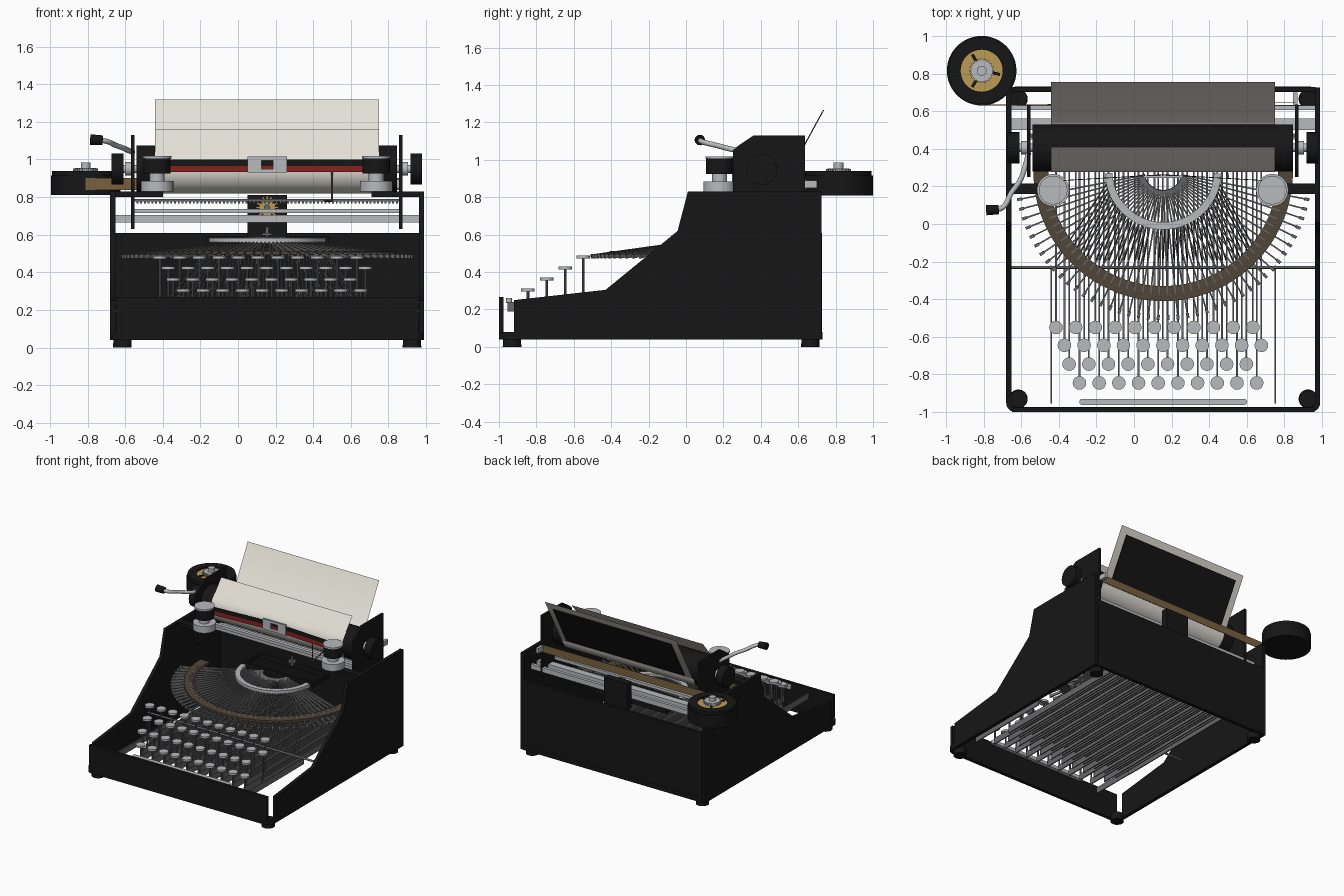
import bpy, bmesh
from math import sin, cos, radians, pi
from mathutils import Vector as V

if "Cube" in bpy.data.objects:
    bpy.data.objects.remove(bpy.data.objects["Cube"])

CX, CY = 0.155, 0.28            # centre of the type basket


def material(name, r, g, b):
    m = bpy.data.materials.new(name)
    m.diffuse_color = (r, g, b, 1)
    m.use_nodes = True
    m.node_tree.nodes["Principled BSDF"].inputs["Base Color"].default_value = m.diffuse_color
    return m


BLACK = material("black", 0.008, 0.008, 0.008)
STEEL = material("dark_steel", 0.14, 0.14, 0.145)
SILVER = material("silver", 0.48, 0.49, 0.51)
RED = material("red", 0.25, 0.015, 0.012)
BROWN = material("brown", 0.08, 0.06, 0.04)
TAN = material("tan", 0.19, 0.12, 0.05)
GOLD = material("gold", 0.50, 0.32, 0.09)
PAPER = material("paper", 0.78, 0.75, 0.68)


def part(name, mat, *adders):
    bm = bmesh.new()
    for add in adders:
        add(bm)
    bmesh.ops.recalc_face_normals(bm, faces=bm.faces)
    me = bpy.data.meshes.new(name)
    bm.to_mesh(me)
    bm.free()
    ob = bpy.data.objects.new(name, me)
    me.materials.append(mat)
    bpy.context.collection.objects.link(ob)
    bpy.context.view_layer.objects.active = ob
    bpy.ops.object.select_all(action='DESELECT')
    ob.select_set(True)
    bpy.ops.object.shade_smooth_by_angle(angle=radians(35))
    return ob


def beam(a, b, w, h):
    """Rectangular bar from a to b, w across and h high."""
    def add(bm):
        d = (V(b) - V(a)).normalized()
        s = d.cross(V((0, 0, 1)) if abs(d.z) < 0.99 else V((0, 1, 0))).normalized()
        u = s.cross(d)
        q = [[bm.verts.new(V(p) + s * i * w / 2 + u * j * h / 2)
              for i, j in ((-1, -1), (1, -1), (1, 1), (-1, 1))] for p in (a, b)]
        bm.faces.new(q[0])
        bm.faces.new(q[1])
        for k in range(4):
            bm.faces.new((q[0][k], q[0][k - 1], q[1][k - 1], q[1][k]))
    return add


def box(x0, x1, y0, y1, z0, z1):
    ym, zm = (y0 + y1) / 2, (z0 + z1) / 2
    return beam((x0, ym, zm), (x1, ym, zm), y1 - y0, z1 - z0)


def rod(a, b, r, n=24, r2=None):
    def add(bm):
        d = V(b) - V(a)
        m = d.to_track_quat('Z', 'Y').to_matrix().to_4x4()
        m.translation = (V(a) + V(b)) / 2
        bmesh.ops.create_cone(bm, cap_ends=True, segments=n, radius1=r,
                              radius2=r if r2 is None else r2, depth=d.length, matrix=m)
    return add


def disc(x, y, z0, z1, r, n=32):
    return rod((x, y, z0), (x, y, z1), r, n)


def plate(pts, x0, x1):
    """Side profile (y, z) extruded along x."""
    def add(bm):
        q = [[bm.verts.new((x, y, z)) for y, z in pts] for x in (x0, x1)]
        bm.faces.new(q[0])
        bm.faces.new(q[1])
        for k in range(len(pts)):
            bm.faces.new((q[0][k], q[0][k - 1], q[1][k - 1], q[1][k]))
    return add


def strip(outer, inner, z0, z1, closed=False):
    """Flat band between two outlines."""
    def add(bm):
        q = [[bm.verts.new((*p, z)) for p, z in ((o, z0), (i, z0), (i, z1), (o, z1))]
             for o, i in zip(outer, inner)]
        for k in range(0 if closed else 1, len(q)):
            for j in range(4):
                bm.faces.new((q[k - 1][j], q[k - 1][j - 1], q[k][j - 1], q[k][j]))
        if not closed:
            bm.faces.new(q[0])
            bm.faces.new(q[-1])
    return add


def arc(x, y, r, a0, a1, n):
    return [(x + r * cos(radians(a0 + (a1 - a0) * i / n)),
             y + r * sin(radians(a0 + (a1 - a0) * i / n))) for i in range(n + 1)]


def rounded(x0, x1, y0, y1, r, c):
    return [p for x, y, a in ((x1 - c, y1 - c, 0), (x0 + c, y1 - c, 90),
                              (x0 + c, y0 + c, 180), (x1 - c, y0 + c, 270))
            for p in arc(x, y, r, a, a + 90, 6)]


def ring(x, y, r0, r1, z0, z1, n=40):
    return strip(arc(x, y, r1, 0, 360, n)[:-1], arc(x, y, r0, 0, 360, n)[:-1], z0, z1, True)


# body shell
part("base_frame", BLACK, strip(rounded(-.68, .99, -1, .73, .05, .05),
                                rounded(-.68, .99, -1, .73, .022, .05), .04, .08, True))
side = [(-.92, .04), (.725, .04), (.725, .83), (.01, .83), (-.045, .62),
        (-.13, .55), (-.43, .305), (-.92, .25)]
part("side_panels", BLACK, plate(side, -.68, -.652), plate(side, .962, .99))
part("back_panel", BLACK, box(-.655, .965, .705, .728, .04, .61))
part("front_panel", BLACK, box(-.65, .96, -1, -.975, .08, .268))
part("feet", BLACK, *[rod((x, y, 0), (x, y, .06), .05, 24, .046)
                      for x in (-.615, .925) for y in (-.93, .665)])

# keyboard: x start, count, y, z for each row
rows = [(-.415, 11, -.55, .48), (-.37, 11, -.645, .422), (-.345, 10, -.745, .362), (-.29, 10, -.845, .303)]
keys = sorted((x + .1047 * i, y, z) for x, n, y, z in rows for i in range(n))
part("key_tops", SILVER, *[disc(x, y, z - .008, z + .008, .036, 20) for x, y, z in keys])
part("key_stems", STEEL, *[rod((x, y, .2), (x, y, z), .007, 8) for x, y, z in keys])
part("key_levers", STEEL, *[beam((x, y - .01, .19), (x, .64, .19), .009, .05) for x, y, z in keys])
part("space_bar", SILVER, box(-.275, .585, -.962, -.93, .235, .262),
     *[rod((x, -.946, .235), (x, -.946, .262), .016, 16) for x in (-.275, .585)])
part("space_bar_arms", STEEL, *[box(x - .004, x + .004, -.955, -.22, .19, .24) for x in (-.44, .75)])
part("cross_rods", STEEL, rod((-.66, -.23, .24), (.97, -.23, .24), .008, 12),
     rod((-.66, .62, .19), (.97, .62, .19), .012, 12))


# type basket
def polar(r, a, z):
    return (CX + r * cos(a), CY + r * sin(a), z)


angles = [radians(191 + 158 * i / 41) for i in range(42)]
part("type_bars", STEEL, *[beam(polar(.1, a, .58), polar(.79, a, .484), .008, .02) for a in angles])
part("type_bar_ends", STEEL, *[beam(polar(.765, a, .487), polar(.79, a, .484), .016, .022) for a in angles])
part("type_links", STEEL, *[rod(polar(.3, a, .54), (k[0], -.2, .2), .004, 5) for a, k in zip(angles, keys)])
part("type_bar_rest", BROWN, strip(arc(CX, CY, .69, 180, 360, 64), arc(CX, CY, .61, 180, 360, 64), .492, .513))
part("type_segment", SILVER, strip(arc(CX, CY, .31, 182, 358, 48), arc(CX, CY, .27, 182, 358, 48), .552, .582))
part("segment_frame", BLACK, box(-.17, .48, .28, .30, .55, .59), box(-.17, -.15, .28, .5, .55, .59),
     box(.46, .48, .28, .5, .55, .59), box(-.17, .48, .48, .5, .55, .59))

# carriage rails and escapement
part("carriage_rails", SILVER, box(-.655, .965, .5, .56, .665, .705), box(-.655, .965, .605, .63, .665, .705))
part("carriage_bar", SILVER, box(-.56, .87, .45, .48, .715, .738))
part("toothed_rack", STEEL, box(-.55, .86, .46, .475, .776, .79),
     *[box(-.54 + .02 * i, -.53 + .02 * i, .46, .475, .765, .777) for i in range(70)])
part("escapement_block", BLACK, box(.05, .26, .635, .69, .59, .81))
part("escapement_wheel", GOLD, rod((CX, .6, .745), (CX, .615, .745), .042),
     *[beam((CX, .607, .745), (CX + .06 * cos(i * pi / 8), .607, .745 + .06 * sin(i * pi / 8)), .012, .012)
       for i in range(16)])
part("escapement_hub", STEEL, rod((CX, .58, .745), (CX, .64, .745), .016),
     disc(CX, .48, .57, .64, .01, 12), disc(CX, .48, .595, .61, .03, 16))

# carriage ends, roller and knobs
end = [(.25, .63), (.25, 1.05), (.285, 1.08), (.36, 1.13), (.635, 1.13), (.635, .63)]
part("carriage_ends", BLACK, plate(end, -.568, -.55), plate(end, .857, .875))
part("platen", BLACK, rod((-.54, .405, .95), (.845, .405, .95), .125, 48))
part("platen_shaft", SILVER, rod((-.66, .405, .95), (.97, .405, .95), .022),
     rod((-.6, .405, .95), (-.57, .405, .95), .036), rod((.875, .405, .95), (.905, .405, .95), .036))
part("platen_knobs", BLACK, *[rod((x, .405, .95), (x + .062, .405, .95), .083, 32) for x in (-.672, .917)])

# paper wrapped round the roller, with its backing plate
path = [(.755, 1.32), (.54, .925)] + arc(.405, .95, .13, -14, -220, 28) + [(.41, 1.16)]


def sheet(bm):
    q = [[bm.verts.new((x, y, z)) for x in (-.44, .75)] for y, z in path]
    for a, b in zip(q, q[1:]):
        bm.faces.new((a[0], a[1], b[1], b[0]))


part("paper", PAPER, sheet)
part("paper_table", BLACK, plate([(.733, 1.268), (.738, 1.265), (.562, .942), (.557, .945)], -.38, .69))

# ribbon spools and ribbon
spools = (-.43, .735)
part("spool_brackets", BLACK, box(-.67, -.4, .16, .215, .8, .83), box(.71, .98, .16, .215, .8, .83))
part("spool_cups", SILVER, *[disc(x, .18, .83, .885, .086) for x in spools],
     *[disc(x, .18, .885, .93, .04) for x in spools])
part("ribbon_spools", BLACK, *[disc(x, .18, .925, 1.008, .072) for x in spools])
part("spool_caps", SILVER, *[disc(x, .18, 1.006, 1.018, .076) for x in spools])
for name, mat, z in (("ribbon_black", BLACK, .983), ("ribbon_red", RED, .95)):
    part(name, mat, *[beam((x, .23, z), (CX, .262, z), .004, .034) for x in (-.4, .71)])
part("ribbon_guide", SILVER, box(.05, .125, .245, .258, .93, 1.015), box(.185, .26, .245, .258, .93, 1.015),
     box(.125, .185, .245, .258, .93, .95), box(.125, .185, .245, .258, .995, 1.015))
part("guide_rods", STEEL, rod((.5, .25, .78), (.5, .25, .945), .005, 8),
     rod((.5, .25, .78), (.46, .46, .78), .005, 8))

# carriage return lever
cu = bpy.data.curves.new("return_lever", 'CURVE')
cu.dimensions = '3D'
cu.bevel_depth = .014
sp = cu.splines.new('NURBS')
pts = [(-.56, .38, 1.04), (-.58, .30, 1.045), (-.60, .22, 1.06), (-.67, .16, 1.08), (-.68, .08, 1.095), (-.74, .075, 1.105)]
sp.points.add(len(pts) - 1)
for p, c in zip(sp.points, pts):
    p.co = (*c, 1)
sp.use_endpoint_u = True
sp.order_u = 4
cu.materials.append(SILVER)
bpy.context.collection.objects.link(bpy.data.objects.new("return_lever", cu))
part("lever_handle", BLACK, rod((-.72, .077, 1.103), (-.785, .074, 1.106), .025, 20, .028))

# mainspring drum and draw strap
DX, DY = -.81, .815
part("spring_drum", BLACK, disc(DX, DY, .81, .915, .185, 48), ring(DX, DY, .112, .178, .915, .94))
part("drum_face", GOLD, disc(DX, DY, .91, .93, .112, 40))
part("drum_spokes", BLACK, *[beam((DX + .06 * cos(a), DY + .06 * sin(a), .932),
                                  (DX + .1 * cos(a), DY + .1 * sin(a), .932), .016, .012)
                             for a in (-.2, 2 * pi / 3, 4 * pi / 3)])
part("drum_hub", SILVER, disc(DX, DY, .925, .955, .058), disc(DX, DY, .955, .985, .026),
     *[beam((DX, DY, .945), (DX + .066 * cos(i * pi / 10), DY + .066 * sin(i * pi / 10), .945), .01, .014)
       for i in range(20)])
part("draw_strap", TAN, beam((DX, .632, .87), (.86, .645, .87), .004, .062))
part("strap_hook", SILVER, box(.845, .87, .635, .7, .85, .89))
